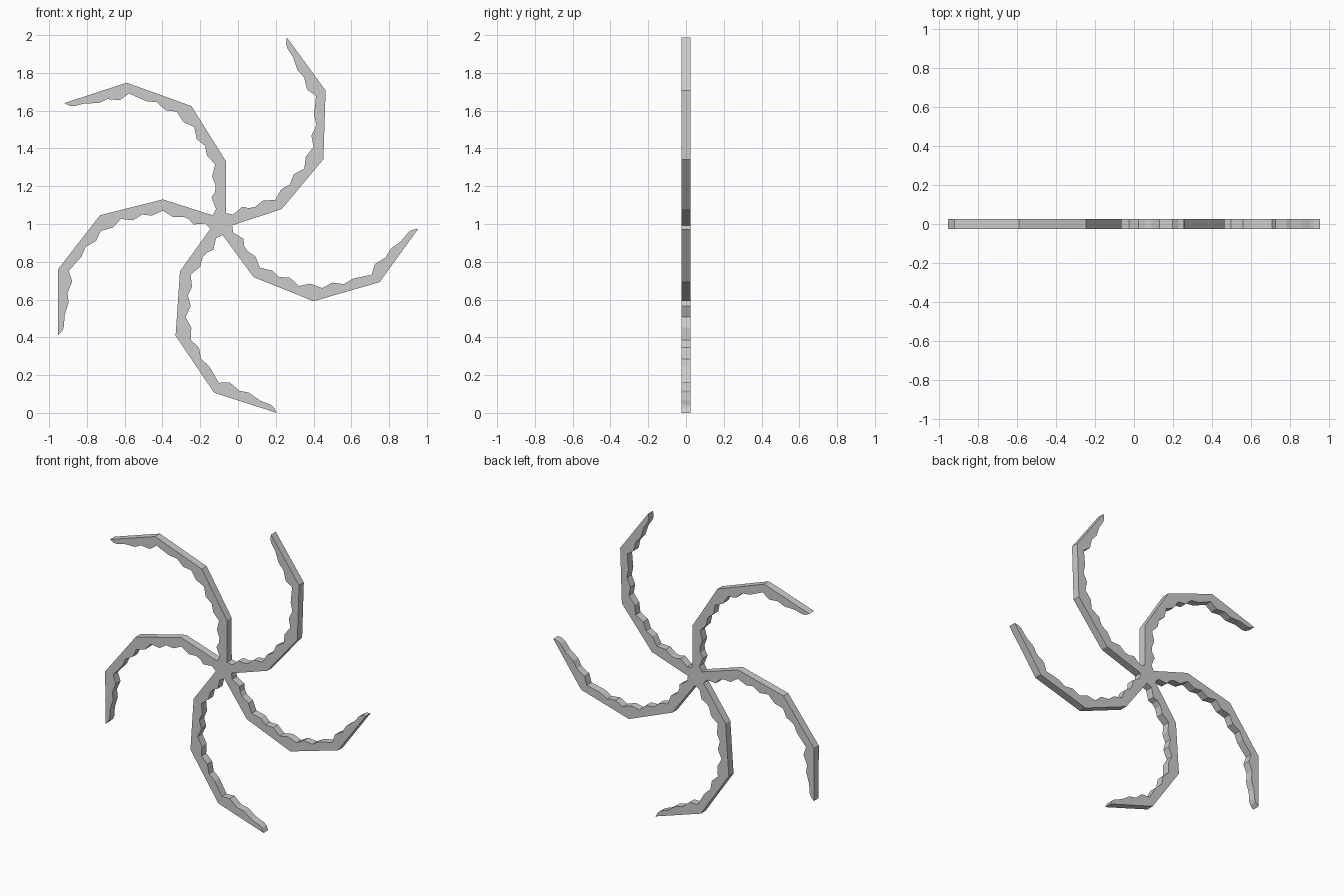
import bpy, bmesh, math

if "Cube" in bpy.data.objects:
    bpy.data.objects.remove(bpy.data.objects["Cube"])

CENTRE_X, CENTRE_Z = -0.092, 1.013
HALF_DEPTH = 0.025
ARMS = 5

# One arm, relative to the hub: outer edge, tip, then jagged inner edge
outer = [(0.323, 0.077), (0.543, 0.340), (0.555, 0.704)]
tip = [(0.350, 0.985), (0.345, 0.953), (0.351, 0.930)]
inner = [(0.383, 0.880), (0.406, 0.812), (0.441, 0.774), (0.456, 0.710),
         (0.504, 0.676), (0.494, 0.575), (0.506, 0.520), (0.480, 0.464),
         (0.491, 0.405), (0.450, 0.354), (0.442, 0.291), (0.386, 0.260),
         (0.365, 0.206), (0.320, 0.181), (0.288, 0.125), (0.223, 0.121),
         (0.182, 0.088), (0.150, 0.081), (0.114, 0.089), (0.066, 0.048)]
notch = [(0.028, 0.054)]
arm = outer + tip + inner + notch

# Repeat the arm around the hub to make one continuous outline
outline = []
for i in range(ARMS):
    a = i * math.tau / ARMS
    c, s = math.cos(a), math.sin(a)
    outline += [(CENTRE_X + x * c - z * s, CENTRE_Z + x * s + z * c) for x, z in arm]

# Extrude the outline into a flat plate
bm = bmesh.new()
face = bm.faces.new([bm.verts.new((x, -HALF_DEPTH, z)) for x, z in outline])
ext = bmesh.ops.extrude_face_region(bm, geom=[face], use_keep_orig=True)
moved = [g for g in ext["geom"] if isinstance(g, bmesh.types.BMVert)]
bmesh.ops.translate(bm, verts=moved, vec=(0, 2 * HALF_DEPTH, 0))
bmesh.ops.recalc_face_normals(bm, faces=bm.faces)

# Sit on the ground and centre in x
low = min(v.co.z for v in bm.verts)
mid = (min(v.co.x for v in bm.verts) + max(v.co.x for v in bm.verts)) / 2
bmesh.ops.translate(bm, verts=bm.verts, vec=(-mid, 0, -low))

mesh = bpy.data.meshes.new("spiral_blade_wheel")
bm.to_mesh(mesh)
bm.free()
bpy.context.collection.objects.link(bpy.data.objects.new("spiral_blade_wheel", mesh))
